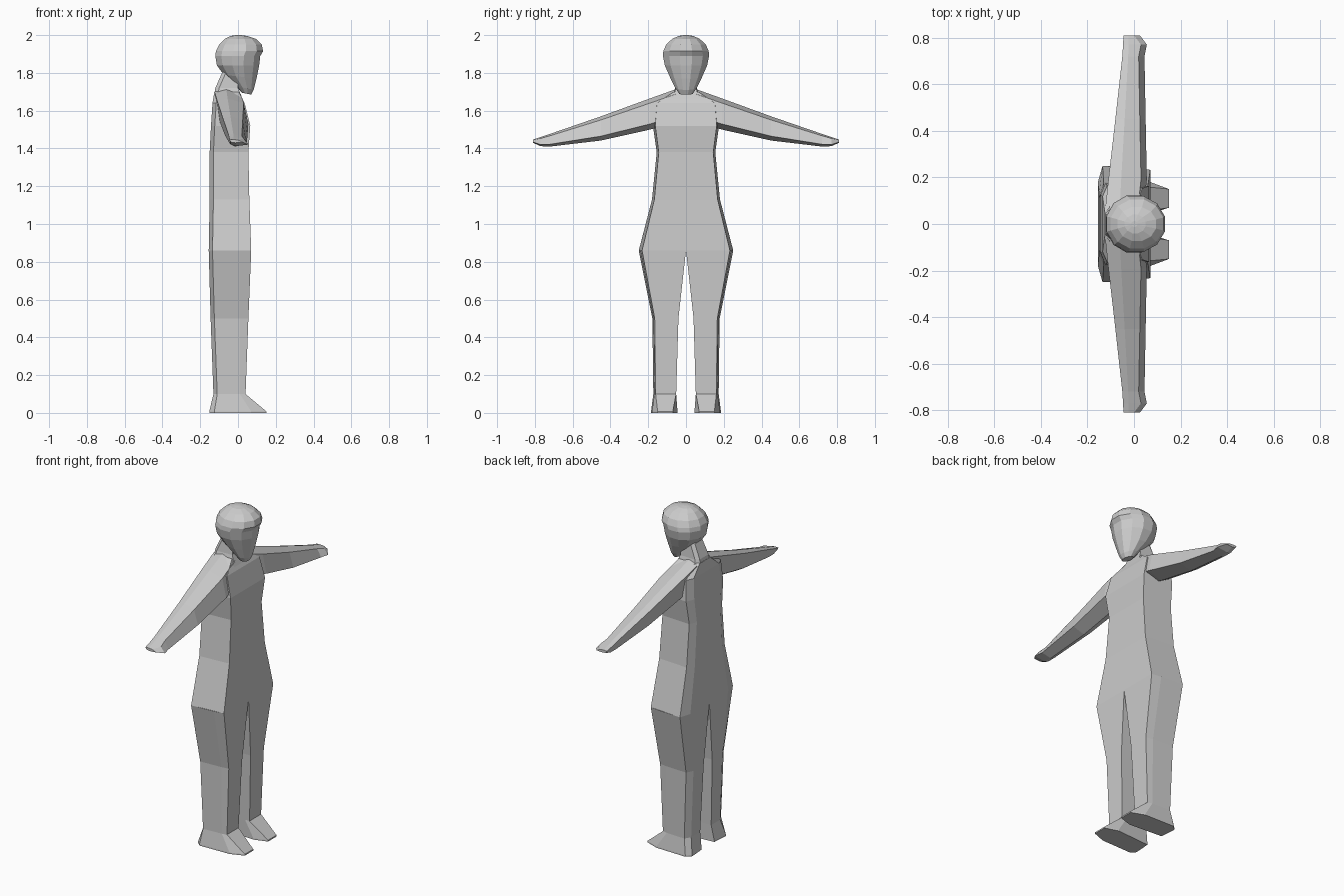
import bpy, bmesh, math

if "Cube" in bpy.data.objects:
    bpy.data.objects.remove(bpy.data.objects["Cube"])


def loft(name, rings, mirror=False):
    """Skin a list of equally long closed rings and cap both ends."""
    bm = bmesh.new()
    loops = [[bm.verts.new(p) for p in ring] for ring in rings]
    n = len(rings[0])
    for a, b in zip(loops, loops[1:]):
        for i in range(n):
            j = (i + 1) % n
            bm.faces.new((a[i], a[j], b[j], b[i]))
    bm.faces.new(loops[0])
    bm.faces.new(loops[-1])
    bmesh.ops.recalc_face_normals(bm, faces=bm.faces)
    mesh = bpy.data.meshes.new(name)
    bm.to_mesh(mesh)
    bm.free()
    obj = bpy.data.objects.new(name, mesh)
    bpy.context.collection.objects.link(obj)
    if mirror:
        mod = obj.modifiers.new("mirror", 'MIRROR')
        mod.use_axis = (False, True, False)
    return obj


# torso: flat front, slightly wider near the back, narrow back panel
def torso_ring(z, back, front, w):
    half = [(front, w * 0.93), (back + 0.02, w), (back, w * 0.72)]
    pts = half + [(x, -y) for x, y in reversed(half)]
    return [(x, y, z) for x, y in pts]


loft("torso", [torso_ring(*r) for r in (
    (0.86, -0.155, 0.07, 0.25), (1.13, -0.15, 0.06, 0.18),
    (1.38, -0.15, 0.055, 0.155), (1.52, -0.143, 0.065, 0.175),
    (1.64, -0.135, 0.035, 0.165), (1.70, -0.125, 0.005, 0.07))])


# neck leaning forward into the head
loft("neck", [torso_ring(*r) for r in (
    (1.66, -0.13, 0.025, 0.075), (1.72, -0.12, 0.0, 0.058),
    (1.80, -0.085, 0.0, 0.05), (1.84, -0.06, 0.02, 0.04))])


# legs with feet
def leg_ring(z, back, front, inner, outer):
    mid = inner + (outer - inner) * 0.7
    edge = outer - 0.07 * outer
    pts = [(front, inner), (front, edge), (0.01, (edge + outer) / 2),
           (back + 0.02, outer), (back, mid), (back, inner), (0.01, inner)]
    return [(x, y, z) for x, y in pts]


def sole(z):
    return [(x, y, z) for x, y in (
        (0.15, 0.07), (0.15, 0.15), (0.07, 0.18), (-0.125, 0.185),
        (-0.152, 0.16), (-0.145, 0.06), (0.07, 0.045))]


loft("leg", [leg_ring(0.86, -0.155, 0.07, 0.0, 0.25),
             leg_ring(0.50, -0.145, 0.055, 0.04, 0.178),
             leg_ring(0.10, -0.13, 0.04, 0.052, 0.173),
             sole(0.008), sole(0.0)], mirror=True)


# arms, sloping down towards the hands
def arm_ring(y, back, front, top, bottom):
    h = top - bottom
    return [(x, y, z) for x, z in (
        (back, top - h * 0.08), (back * 0.5, top), (front - 0.025, top - h * 0.15),
        (front, bottom + h * 0.18), (back * 0.3, bottom),
        (back * 0.85, bottom + h * 0.2))]


loft("arm", [arm_ring(*r) for r in (
    (0.05, -0.125, 0.04, 1.715, 1.54), (0.19, -0.11, 0.055, 1.665, 1.50),
    (0.45, -0.08, 0.05, 1.57, 1.442), (0.72, -0.05, 0.045, 1.477, 1.41),
    (0.77, -0.047, 0.055, 1.46, 1.412), (0.81, -0.045, 0.025, 1.447, 1.43))],
    mirror=True)


# head: round skull, brow and tapered jaw
def head_ring(z, back, front, w, tilt=0.0):
    c, r = (back + front) / 2, (front - back) / 2
    ring = []
    for k in range(12):
        a = math.radians(15 + 30 * k)
        ring.append((c + r * math.cos(a) / math.cos(math.radians(15)),
                     w * math.sin(a) / math.sin(math.radians(75)),
                     z - tilt * math.cos(a)))
    return ring


loft("head", [head_ring(*r) for r in (
    (1.69, 0.02, 0.07, 0.036, 0.005), (1.72, -0.01, 0.083, 0.055, 0.01),
    (1.78, -0.075, 0.098, 0.085, 0.01), (1.84, -0.112, 0.112, 0.112),
    (1.89, -0.12, 0.118, 0.122), (1.915, -0.117, 0.133, 0.12),
    (1.95, -0.1, 0.126, 0.105), (1.98, -0.07, 0.095, 0.073),
    (1.995, -0.04, 0.05, 0.04), (2.0, -0.012, 0.015, 0.012))])
